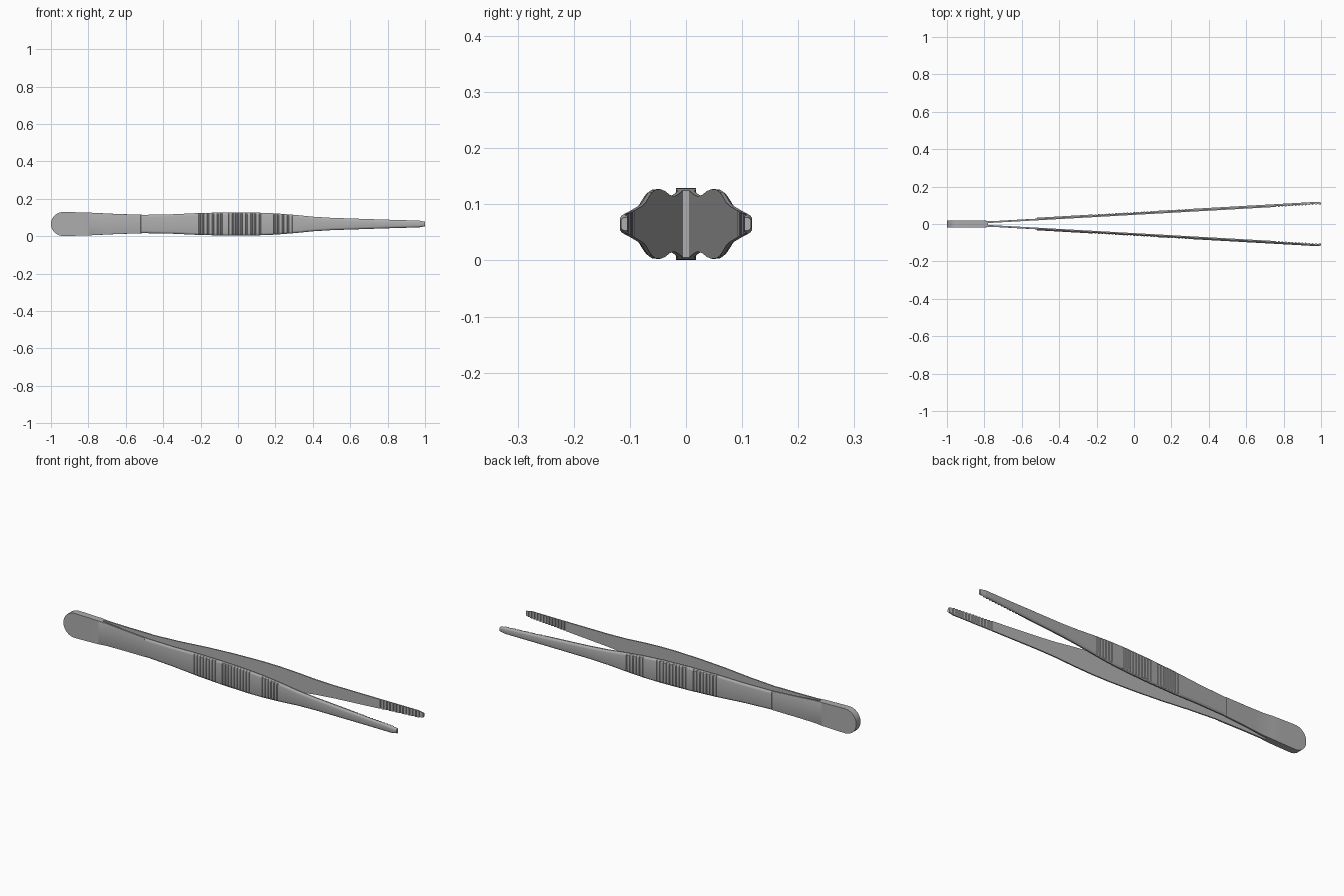
import bpy
import bmesh
from math import sqrt, radians

cube = bpy.data.objects.get("Cube")
if cube:
    bpy.data.objects.remove(cube)

steel = bpy.data.materials.new("brushed steel")
steel.use_nodes = True
GREY = (0.42, 0.42, 0.42, 1)
steel.diffuse_color = GREY
steel.node_tree.nodes["Principled BSDF"].inputs["Base Color"].default_value = GREY

MID_Z = 0.065
JOINT, STEP, TIP = -0.78, -0.52, 1.0
# half width of an arm along its length
WIDTH = [(-0.95, 0.065), (-0.8, 0.061), (-0.65, 0.054), (-0.5, 0.049), (-0.35, 0.052),
         (-0.2, 0.059), (-0.05, 0.062), (0.1, 0.061), (0.2, 0.057), (0.3, 0.049),
         (0.4, 0.039), (0.5, 0.033), (0.65, 0.028), (0.8, 0.023), (0.97, 0.018), (1.0, 0.012)]
# thickness of an arm, with the sharp shoulder at STEP
THICK = [(-0.8, 0.014), (-0.75, 0.009), (STEP, 0.009), (STEP + 0.002, 0.014),
         (0.3, 0.015), (0.97, 0.015), (1.0, 0.011)]


def sample(table, x):
    if x <= table[0][0]:
        return table[0][1]
    for (a, va), (b, vb) in zip(table, table[1:]):
        if x <= b:
            return va + (vb - va) * (x - a) / (b - a)
    return table[-1][1]


def inner_y(x):
    return 0.005 + (x - JOINT) * 0.056


def grooves(start, end, pitch, depth):
    """Stations and depths of a run of square grooves."""
    marks, x = [], start
    while x < end:
        marks += [(x, 0), (x + 0.002, depth), (x + pitch * 0.5, depth), (x + pitch * 0.5 + 0.002, 0)]
        x += pitch
    return marks


def loft(name, rings):
    """Skin a list of closed rings and cap both ends."""
    bm = bmesh.new()
    rows = [[bm.verts.new(p) for p in ring] for ring in rings]
    n = len(rows[0])
    for a, b in zip(rows, rows[1:]):
        for i in range(n):
            bm.faces.new((a[i], a[(i + 1) % n], b[(i + 1) % n], b[i]))
    bm.faces.new(rows[0])
    bm.faces.new(rows[-1])
    bmesh.ops.recalc_face_normals(bm, faces=bm.faces)
    mesh = bpy.data.meshes.new(name)
    bm.to_mesh(mesh)
    bm.free()
    mesh.materials.append(steel)
    obj = bpy.data.objects.new(name, mesh)
    bpy.context.collection.objects.link(obj)
    bpy.ops.object.select_all(action="DESELECT")
    obj.select_set(True)
    bpy.context.view_layer.objects.active = obj
    bpy.ops.object.shade_smooth_by_angle(angle=radians(25))
    return obj


# grip ridges outside, teeth inside
grip = (grooves(-0.22, -0.08, 0.018, 0.003) + grooves(-0.05, 0.13, 0.018, 0.003)
        + grooves(0.19, 0.29, 0.018, 0.003))
teeth = grooves(0.76, 0.98, 0.018, 0.004)
stations = sorted({round(x, 4) for x, _ in WIDTH + THICK + grip + teeth if x >= -0.8}
                  | {round(-0.8 + 0.05 * i, 4) for i in range(37)})


def arm_ring(x, side):
    h = sample(WIDTH, x)
    base = inner_y(x)
    t = sample(THICK, x)
    near = base + sample(teeth, x)
    far = base + t - sample(grip, x)
    # rounded outer edges appear past the shoulder
    c = min(0.012, h * 0.5) if x > STEP else 0.001
    k = 0.45 if x > STEP else 0.9
    half = [(near, h), (base + t * k, h), (base + (far - base) * (k + 0.35 * (1 - k) + 0.2 * (1 - k)), h - c * 0.3),
            (base + (far - base) * (k + 0.87 * (1 - k)), h - c * 0.65), (far, h - c)]
    profile = half + [(y, -z) for y, z in reversed(half)]
    return [(x, side * y, MID_Z + z) for y, z in profile]


for label, side in (("front_arm", -1), ("back_arm", 1)):
    loft(label, [arm_ring(x, side) for x in stations])

# solid rounded handle end that joins the arms
R = 0.064
ends = [(-1 + R * f, R * sqrt(1 - (1 - f) ** 2))
        for f in (0.015, 0.06, 0.13, 0.23, 0.36, 0.52, 0.7, 0.85, 1.0)]
ends += [(x, sample(WIDTH, x)) for x in (-0.9, -0.85, -0.8)]
block = [(x, h, 0.018) for x, h in ends] + [(JOINT, sample(WIDTH, JOINT), 0.016)]
loft("joined_end", [[(x, -w, MID_Z - h), (x, w, MID_Z - h), (x, w, MID_Z + h), (x, -w, MID_Z + h)]
                    for x, h, w in block])
